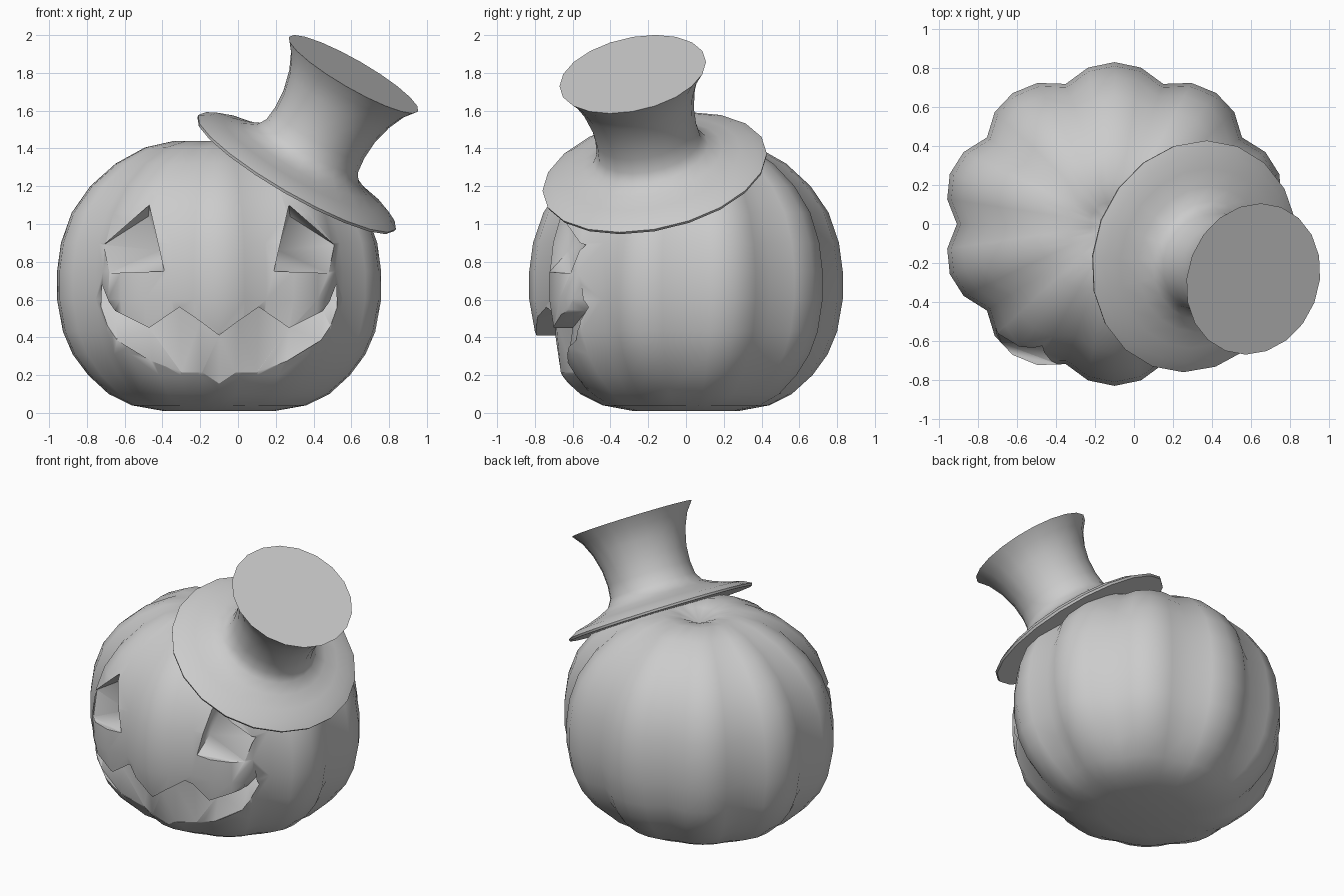
import bpy, bmesh
from math import cos, sin, pi, radians
from mathutils import Vector
from mathutils.bvhtree import BVHTree

if "Cube" in bpy.data.objects:
    bpy.data.objects.remove(bpy.data.objects["Cube"])


def lathe(profile, n, shape=lambda r, z, k: (r, z)):
    """Revolve (radius, height) points; shape() may change them per segment."""
    bm = bmesh.new()
    rings = []
    for r, z in profile:
        if r == 0:
            rings.append([bm.verts.new((0, 0, z))] * n)
            continue
        ring = []
        for k in range(n):
            rr, zz = shape(r, z, k)
            a = 2 * pi * k / n
            ring.append(bm.verts.new((rr * cos(a), rr * sin(a), zz)))
        rings.append(ring)
    for a, b in zip(rings, rings[1:]):
        for k in range(n):
            j = (k + 1) % n
            bm.faces.new(dict.fromkeys((a[k], a[j], b[j], b[k])))
    bmesh.ops.recalc_face_normals(bm, faces=bm.faces)
    return bm


def to_object(bm, name):
    mesh = bpy.data.meshes.new(name)
    bm.to_mesh(mesh)
    bm.free()
    ob = bpy.data.objects.new(name, mesh)
    bpy.context.collection.objects.link(ob)
    return ob


def activate(ob):
    bpy.ops.object.select_all(action='DESELECT')
    ob.select_set(True)
    bpy.context.view_layer.objects.active = ob


# Pumpkin body: ten lobes, four segments each, grooves fading at the bottom
def lobes(r, z, k):
    groove = (0.09, 0.022, 0, 0.022)[k % 4]
    fade = min(1, z / 0.25 + 0.15)
    return r * (1 - groove * fade), z


body_profile = [(0, 0.01), (0.28, 0.01), (0.44, 0.04), (0.56, 0.1), (0.67, 0.2),
                (0.75, 0.31), (0.8, 0.43), (0.83, 0.6), (0.83, 0.75), (0.81, 0.9),
                (0.755, 1.06), (0.66, 1.2), (0.53, 1.32), (0.38, 1.405),
                (0.23, 1.44), (0.12, 1.42), (0, 1.37)]
bm = lathe(body_profile, 40, lobes)
for v in bm.verts:
    v.co.x = v.co.x * 1.07 - 0.1
tree = BVHTree.FromBMesh(bm)
pumpkin = to_object(bm, "pumpkin")


def on_front(u, z, depth=0.0):
    """Point on the pumpkin's front, u measured from its middle."""
    hit = tree.ray_cast(Vector((u - 0.1, -2, z)), Vector((0, 1, 0)))[0]
    return Vector((u - 0.1, hit.y + depth, z))


def in_air(u, z):
    return Vector((u - 0.1, -1.1, z))


# Mouth cutter: undercut below the upper teeth, ramping out to the lower lip
half = [((0, 0.41), (0, 0.155)), ((0.1, 0.485), (0.09, 0.215)),
        ((0.21, 0.56), (0.2, 0.215)), ((0.37, 0.45), (0.36, 0.275)),
        ((0.55, 0.54), (0.54, 0.385)), ((0.585, 0.59), (0.59, 0.46)),
        ((0.62, 0.68), (0.625, 0.56))]
stations = [((-a, b), (-c, d)) for (a, b), (c, d) in half[:0:-1]] + half
cut = bmesh.new()
loops = []
for top, low in stations:
    pts = (in_air(*top), on_front(*top, 0.1), on_front(*low), in_air(*low))
    loops.append([cut.verts.new(p) for p in pts])
for a, b in zip(loops, loops[1:]):
    for i in range(4):
        j = (i + 1) % 4
        cut.faces.new((a[i], a[j], b[j], b[i]))
cut.faces.new(loops[0])
cut.faces.new(loops[-1])
bmesh.ops.triangulate(cut, faces=cut.faces)

# Eye cutters: triangles with a deep inner edge and a sloping sill
outline = [(0.37, 1.1), (0.29, 0.75), (0.58, 0.74), (0.61, 0.89)]
deep = [(0.375, 1.04), (0.315, 0.86), (0.5, 0.86)]
for side in (-1, 1):
    pts = [in_air(side * u, z) for u, z in outline]
    pts += [on_front(side * u, z) for u, z in outline]
    pts += [on_front(side * u, z, 0.09) for u, z in deep]
    hull = bmesh.ops.convex_hull(cut, input=[cut.verts.new(p) for p in pts])
    spare = set(hull["geom_interior"]) | set(hull["geom_unused"])
    bmesh.ops.delete(cut, geom=[g for g in spare if isinstance(g, bmesh.types.BMVert)],
                     context='VERTS')
bmesh.ops.recalc_face_normals(cut, faces=cut.faces)
cutter = to_object(cut, "face_cutter")
cutter.hide_render = True

activate(pumpkin)
carve = pumpkin.modifiers.new("carve", 'BOOLEAN')
carve.operation = 'DIFFERENCE'
carve.solver = 'EXACT'
carve.object = cutter
bpy.ops.object.modifier_apply(modifier=carve.name)
bpy.data.objects.remove(cutter)
bpy.ops.object.shade_smooth_by_angle(angle=radians(60))

# Top hat: thin flared brim, waisted crown, flat top, tipped to one side
hat_profile = [(0, -0.01), (0.6, -0.01), (0.605, 0.005), (0.55, 0.035), (0.47, 0.055),
               (0.38, 0.085), (0.31, 0.12), (0.28, 0.17), (0.272, 0.25),
               (0.278, 0.35), (0.305, 0.46), (0.345, 0.55), (0.395, 0.615), (0, 0.615)]
hat = to_object(lathe(hat_profile, 20), "top_hat")
hat.rotation_mode = 'QUATERNION'
hat.rotation_quaternion = Vector((0.49, -0.19, 0.85)).to_track_quat('Z', 'Y')
hat.location = (0.31, -0.165, 1.27)
activate(hat)
bpy.ops.object.shade_smooth_by_angle(angle=radians(50))
